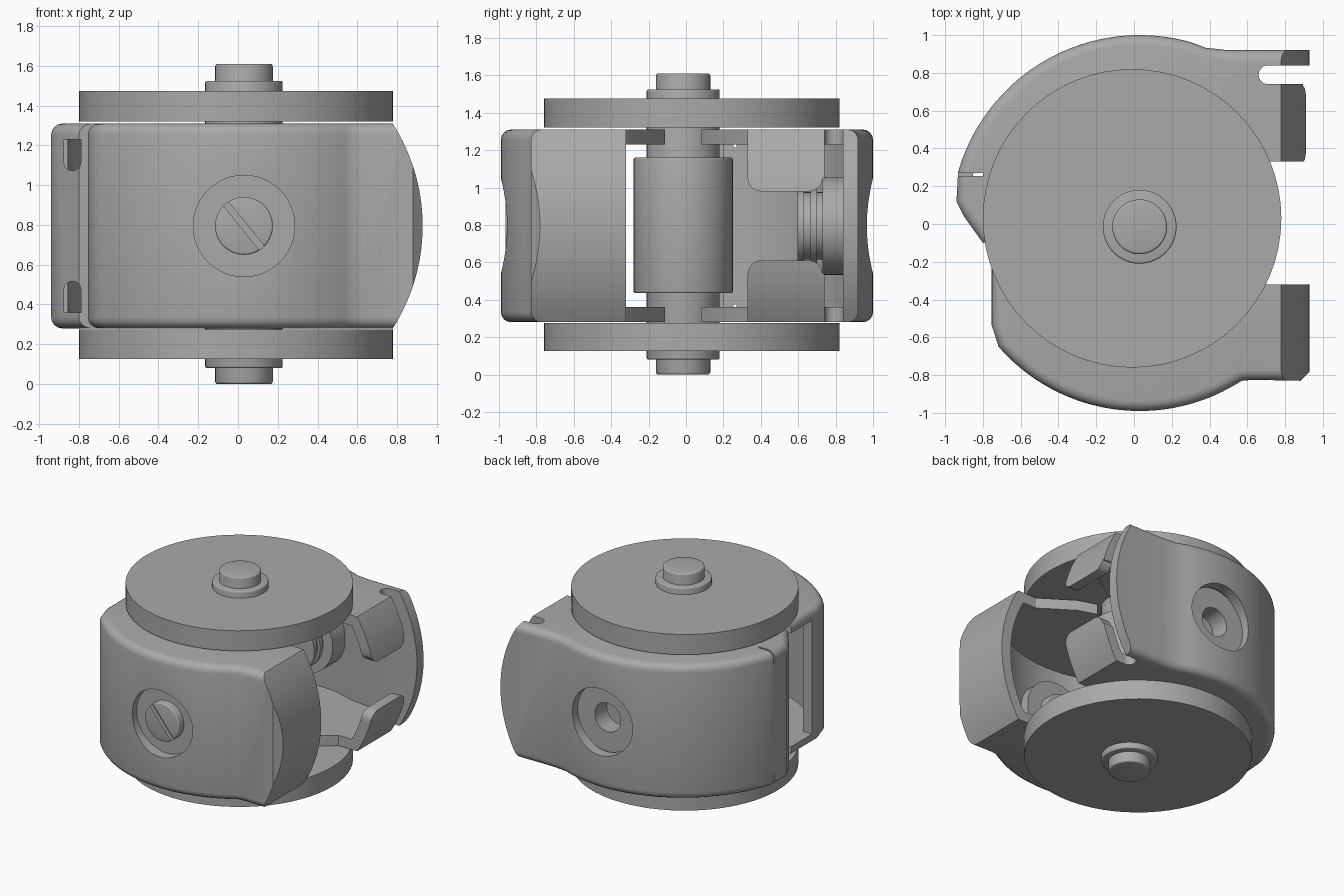
import bpy, bmesh, math
from mathutils import Vector, Matrix

cube = bpy.data.objects.get("Cube")
if cube:
    bpy.data.objects.remove(cube)

mat = bpy.data.materials.new("plain grey metal")
mat.use_nodes = True
GREY = (0.4, 0.4, 0.4, 1)
mat.diffuse_color = GREY
mat.node_tree.nodes["Principled BSDF"].inputs["Base Color"].default_value = GREY

MID = 0.795           # middle height of the housing
LOW, HIGH = 0.28, 1.31
WALL = 0.08
PIN = (0.03, -0.015)
SCREW_X = 0.03


def to_object(name, bm):
    bmesh.ops.recalc_face_normals(bm, faces=bm.faces)
    mesh = bpy.data.meshes.new(name)
    bm.to_mesh(mesh)
    bm.free()
    mesh.materials.append(mat)
    obj = bpy.data.objects.new(name, mesh)
    bpy.context.scene.collection.objects.link(obj)
    return obj


def prism(name, points, axis, lo, hi, rounded=0):
    """Extrude a 2D outline; the first `rounded` points get filleted rims."""
    place = {"x": lambda a, b, h: (h, a, b),
             "y": lambda a, b, h: (a, h, b),
             "z": lambda a, b, h: (a, b, h)}[axis]
    bm = bmesh.new()
    rims = [[bm.verts.new(place(a, b, h)) for a, b in points] for h in (lo, hi)]
    n = len(points)
    for rim in rims:
        bm.faces.new(rim)
    for i in range(n):
        j = (i + 1) % n
        bm.faces.new((rims[0][i], rims[0][j], rims[1][j], rims[1][i]))
    bmesh.ops.recalc_face_normals(bm, faces=bm.faces)
    if rounded:
        edges = [bm.edges.get((rim[i], rim[i + 1]))
                 for rim in rims for i in range(rounded - 1)]
        bmesh.ops.bevel(bm, geom=edges, offset=0.055, segments=4,
                        profile=0.5, affect="EDGES")
    return to_object(name, bm)


def arc(cx, cy, r, a0, a1, n):
    angles = [math.radians(a0 + (a1 - a0) * i / n) for i in range(n + 1)]
    return [(cx + r * math.cos(a), cy + r * math.sin(a)) for a in angles]


def box(name, xs, ys, zs):
    outline = [(xs[0], ys[0]), (xs[1], ys[0]), (xs[1], ys[1]), (xs[0], ys[1])]
    return prism(name, outline, "z", *zs)


def cylinder(name, centre, r, lo, hi, axis="z", bevel=0.0):
    circle = arc(centre[0], centre[1], r, 0, 360, 64)[:-1]
    obj = prism(name, circle, axis, lo, hi)
    if bevel:
        bm = bmesh.new()
        bm.from_mesh(obj.data)
        rim = [e for e in bm.edges if any(len(f.verts) > 4 for f in e.link_faces)]
        bmesh.ops.bevel(bm, geom=rim, offset=bevel, segments=3,
                        profile=0.5, affect="EDGES")
        bm.to_mesh(obj.data)
        bm.free()
    return obj


def carve(obj, *steps):
    """Apply boolean steps (operation, cutter) and drop the cutters."""
    for operation, cutter in steps:
        mod = obj.modifiers.new("carve", "BOOLEAN")
        mod.operation, mod.object, mod.solver = operation, cutter, "EXACT"
        graph = bpy.context.evaluated_depsgraph_get()
        mesh = bpy.data.meshes.new_from_object(obj.evaluated_get(graph))
        obj.modifiers.clear()
        obj.data = mesh
        bpy.data.objects.remove(cutter)
    return obj


def offset_left(path, t):
    """Move an open path sideways by t with mitred corners."""
    pts = [Vector(p) for p in path]
    result = []
    for i, p in enumerate(pts):
        dirs = []
        if i:
            dirs.append((p - pts[i - 1]).normalized())
        if i < len(pts) - 1:
            dirs.append((pts[i + 1] - p).normalized())
        normals = [Vector((-d.y, d.x)) for d in dirs]
        mitre = sum(normals, Vector((0, 0))).normalized()
        result.append(tuple(p + mitre * (t / mitre.dot(normals[0]))))
    return result


def barrel(inset):
    """Solid whose +x end bulges outward at mid height."""
    points = [(-2, MID - 0.55)] + arc(-0.03, MID, 0.959 - inset, -35, 35, 32)
    return prism("barrel", points + [(-2, MID + 0.55)], "y", -2, 2)


def half_shell(name, path, inner_edge, closing):
    """Thin walled housing half with flanges, open toward the middle."""
    shell = prism(name, path + inner_edge, "z", LOW, HIGH, rounded=len(path))
    cavity = prism("cavity", offset_left(path, WALL) + closing, "z",
                   LOW + WALL, HIGH - WALL)
    carve(cavity, ("INTERSECT", barrel(WALL)))
    return carve(shell, ("INTERSECT", barrel(0)), ("DIFFERENCE", cavity))


# Front housing half
front_path = ([(-0.755, -0.2), (-0.755, -0.53)]
              + arc(0.03, 0, 0.99, 221, 303, 36)
              + [(0.63, -0.825), (0.88, -0.83), (0.93, -0.78), (0.93, -0.32)])
front_inner = ([(0.62, -0.32), (0.38, -0.16)] + arc(*PIN, 0.23, -25, -150, 20)
               + [(-0.3, -0.15)])
front_shell = half_shell("front_shell", front_path, front_inner,
                         [(0.85, 0.5), (-0.675, 0.5)])
carve(front_shell,
      ("DIFFERENCE", box("side_window", (-1, -0.6), (-0.45, 0.2),
                         (LOW + WALL, HIGH - WALL))),
      ("DIFFERENCE", cylinder("recess", (SCREW_X, MID), 0.255, -1.2, -0.9, "y")))

# Back housing half
back_path = ([(0.93, 0.33), (0.93, 0.92), (0.5, 0.92), (0.38, 0.933)]
             + arc(0.03, 0, 1.0, 74, 164, 40)
             + [(-0.94, 0.12), (-0.9, 0.04), (-0.8, -0.1)])
back_inner = [(-0.3, -0.04)] + arc(*PIN, 0.23, 180, 25, 20) + [(0.38, 0.15), (0.62, 0.33)]
back_shell = half_shell("back_shell", back_path, back_inner,
                        [(-0.73, -0.5), (0.85, -0.5)])

# Rounded opening between the two end tabs
R, GAP = 0.07, 0.185
half = ([(0.2, GAP + R), (0.33, GAP + R)] + arc(0.33 + R, GAP + R, R, 180, 270, 5)
        + arc(0.73 - R, GAP + R, R, 270, 360, 5) + [(0.79, GAP + R)])
gap_outline = [(y, MID + z) for y, z in half] + [(y, MID - z) for y, z in reversed(half)]
slot = [(1.2, 0.74), (1.2, 0.84)] + arc(0.71, 0.79, 0.05, 90, 270, 12)
carve(back_shell,
      ("DIFFERENCE", prism("tab_gap", gap_outline, "x", 0.7, 1.2)),
      ("DIFFERENCE", prism("edge_slot", slot, "z", 0, 2)),
      ("DIFFERENCE", cylinder("recess", (SCREW_X, MID), 0.255, 0.9, 1.2, "y")))

# Hinge slots and narrow slits near the left edge of the back half
for sign in (-1, 1):
    hole = arc(-0.833, 0.32, 0.042, 180, 360, 12) + [(-0.791, 0.435), (-0.875, 0.435)]
    hole = [(x, MID + sign * z) for x, z in hole]
    zs = sorted((MID + sign * 0.42, MID + sign * 0.6))
    carve(back_shell,
          ("DIFFERENCE", prism("hinge_slot", hole, "y", -0.3, 0.2)),
          ("DIFFERENCE", box("slit", (-1.1, -0.8), (0.255, 0.27), zs)))

# Screw bosses inside both halves
front_boss = cylinder("front_boss", (SCREW_X, MID), 0.262, -0.905, -0.8, "y")
back_boss = cylinder("back_boss", (SCREW_X, MID), 0.262, 0.73, 0.905, "y")
carve(back_boss, ("DIFFERENCE", cylinder("hole", (SCREW_X, MID), 0.11, 0.76, 1.2, "y")))
parts = [front_shell, back_shell, front_boss, back_boss]
for i, r in enumerate((0.2, 0.18, 0.2, 0.18)):
    y = 0.595 + i * 0.035
    parts.append(cylinder(f"boss_ring_{i + 1}", (SCREW_X, MID), r, y, y + 0.035, "y"))

# Slotted screw in the front recess
screw = cylinder("screw", (SCREW_X, MID), 0.145, -0.965, -0.74, "y", bevel=0.01)
groove = box("groove", (-0.2, 0.2), (-1.1, -0.935), (-0.016, 0.016))
groove.data.transform(Matrix.Translation((SCREW_X, 0, MID))
                      @ Matrix.Rotation(math.radians(51), 4, "Y"))
parts.append(carve(screw, ("DIFFERENCE", groove)))

# Discs above and below the housing
for name, lo, hi in (("lower_disc", 0.125, 0.275), ("upper_disc", 1.32, 1.475)):
    parts.append(cylinder(name, (-0.01, 0.03), 0.79, lo, hi))

# Centre pin: thin core, shouldered shaft and thick sleeve
parts += [cylinder("pin_core", PIN, 0.145, 0, 1.61, bevel=0.012),
          cylinder("pin_shaft", PIN, 0.195, 0.08, 1.525, bevel=0.01),
          cylinder("pin_sleeve", PIN, 0.265, 0.435, 1.16, bevel=0.01)]

# Smooth curved surfaces while keeping edges sharp
bpy.ops.object.select_all(action="DESELECT")
for part in parts:
    part.select_set(True)
bpy.context.view_layer.objects.active = front_shell
bpy.ops.object.shade_smooth_by_angle(angle=math.radians(32))
